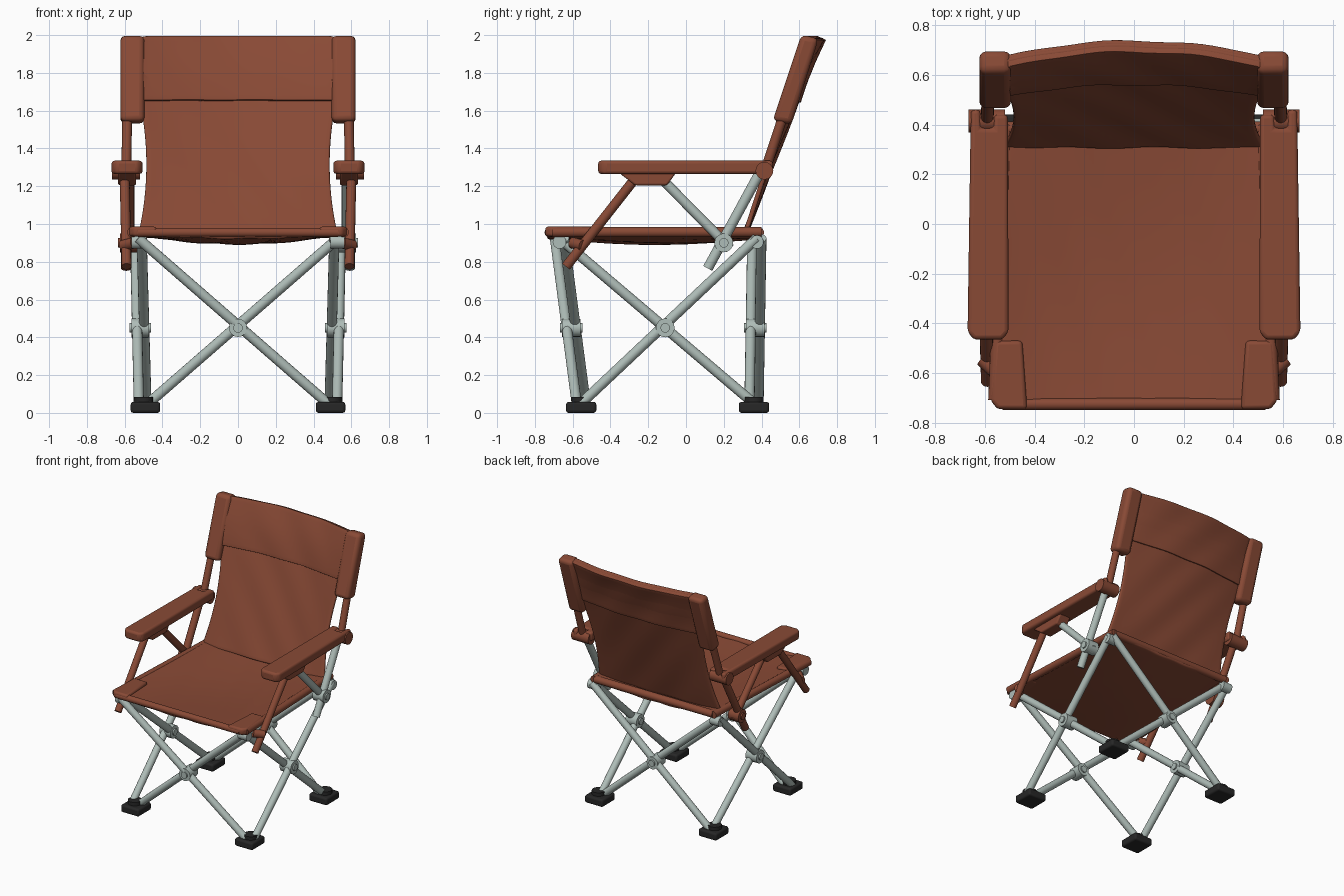
import bpy, bmesh, math
from mathutils import Vector

if "Cube" in bpy.data.objects:
    bpy.data.objects.remove(bpy.data.objects["Cube"], do_unlink=True)


def material(name, rgb, rough):
    m = bpy.data.materials.new(name)
    m.use_nodes = True
    m.diffuse_color = (*rgb, 1)
    bsdf = m.node_tree.nodes["Principled BSDF"]
    bsdf.inputs["Base Color"].default_value = (*rgb, 1)
    bsdf.inputs["Roughness"].default_value = rough
    return m


RUSSET = material("russet_fabric", (0.25, 0.068, 0.036), 0.8)
METAL = material("pale_metal", (0.43, 0.51, 0.48), 0.5)
RUBBER = material("black_rubber", (0.02, 0.02, 0.02), 0.8)


def finish(name, bm, mat):
    bmesh.ops.recalc_face_normals(bm, faces=bm.faces)
    mesh = bpy.data.meshes.new(name)
    bm.to_mesh(mesh)
    bm.free()
    mesh.materials.append(mat)
    ob = bpy.data.objects.new(name, mesh)
    bpy.context.collection.objects.link(ob)
    bpy.ops.object.select_all(action="DESELECT")
    ob.select_set(True)
    bpy.context.view_layer.objects.active = ob
    bpy.ops.object.shade_smooth_by_angle(angle=math.radians(40))
    return ob


def bevel(ob, width, segments=3):
    mod = ob.modifiers.new("soft_edges", "BEVEL")
    mod.width, mod.segments = width, segments
    mod.limit_method = "ANGLE"


def tube(name, a, b, r, mat, sides=16):
    """Round bar between two points."""
    a, b = Vector(a), Vector(b)
    bm = bmesh.new()
    bmesh.ops.create_cone(bm, cap_ends=True, segments=sides, radius1=r, radius2=r, depth=(b - a).length)
    turn = (b - a).to_track_quat("Z", "Y").to_matrix()
    bmesh.ops.rotate(bm, verts=bm.verts, matrix=turn)
    bmesh.ops.translate(bm, verts=bm.verts, vec=(a + b) / 2)
    return finish(name, bm, mat)


def prism(name, outline, low, high, mat, soft, axis="z"):
    """Outline extruded along z, or a (y, z) outline extruded along x."""
    bm = bmesh.new()
    place = (lambda p, h: (p[0], p[1], h)) if axis == "z" else (lambda p, h: (h, p[0], p[1]))
    face = bm.faces.new([bm.verts.new(place(p, low)) for p in outline])
    top = bmesh.ops.extrude_face_region(bm, geom=[face])["geom"]
    shift = Vector(place((0, 0), high - low))
    bmesh.ops.translate(bm, verts=[v for v in top if isinstance(v, bmesh.types.BMVert)], vec=shift)
    ob = finish(name, bm, mat)
    bevel(ob, soft)
    return ob


def cloth(name, fn, nu, nv, thick, mat):
    """Fabric sheet from fn(u, v), u in -1..1 and v in 0..1."""
    bm = bmesh.new()
    rows = [[bm.verts.new(fn(2 * i / nu - 1, j / nv)) for i in range(nu + 1)] for j in range(nv + 1)]
    for r, s in zip(rows, rows[1:]):
        for i in range(nu):
            bm.faces.new((r[i], r[i + 1], s[i + 1], s[i]))
    ob = finish(name, bm, mat)
    mod = ob.modifiers.new("thickness", "SOLIDIFY")
    mod.thickness, mod.offset = thick, 0
    bevel(ob, thick * 0.4)
    return ob


# Seat sheet, sagging between its rails
def seat_point(u, v):
    x = u * (0.575 - 0.05 * v)
    y = -0.735 + 1.14 * v
    y += 0.04 * abs(u) ** 12 * (1 - 2 * v)
    sag = (1 - u * u) * (0.022 + 0.03 * math.sin(math.pi * v))
    wrinkle = 0.003 * math.sin(14 * u + 9 * v) * (1 - u * u)
    return x, y, 0.962 - sag + wrinkle


cloth("seat_fabric", seat_point, 32, 32, 0.036, RUSSET)


# Back sheet, leaning and bowed toward the rear at the top
def back_line(z):
    return 0.32 + 0.325 * (z - 0.97)


def back_point(u, t, forward=0.0):
    z = 0.955 + 1.03 * t
    x = u * min(0.485 + 0.33 * (t - 0.35) ** 2, 0.55)
    fold = 0.004 * math.sin(9 * u + 16 * t) * (1 - u * u)
    y = back_line(z) + 0.07 * t * (1 - u * u) + fold - forward
    return x, y, z


cloth("back_fabric", back_point, 32, 40, 0.024, RUSSET)


def head_point(u, v):
    x, y, z = back_point(u, 0.675 + 0.325 * v, 0.004 + 0.012 * math.sin(math.pi * v))
    return min(max(x, -0.52), 0.52), y, z


cloth("head_pad", head_point, 28, 12, 0.052, RUSSET)

# Seat rails and hems
tube("rear_seat_rail", (-0.51, 0.385, 0.955), (0.51, 0.385, 0.955), 0.028, RUSSET)
tube("front_seat_hem", (-0.53, -0.725, 0.955), (0.53, -0.725, 0.955), 0.024, RUSSET)

FRONT, REAR = -0.555, 0.36          # foot rows
FRONT_TOP, REAR_TOP = -0.67, 0.375  # seat corner rows

for side, s in (("left", 1), ("right", -1)):
    arm_metal = METAL if s > 0 else RUSSET

    tube(side + "_seat_hem", (s * 0.56, -0.71, 0.957), (s * 0.515, 0.4, 0.957), 0.027, RUSSET)
    pocket = [(s * 0.43, -0.745), (s * 0.55, -0.745), (s * 0.578, -0.71),
              (s * 0.56, -0.47), (s * 0.45, -0.47)]
    prism(side + "_corner_pocket", pocket, 0.935, 0.986, RUSSET, 0.015)

    # Back post with fabric sleeve
    tube(side + "_back_post", (s * 0.592, 0.415, 1.27), (s * 0.58, back_line(1.93), 1.93), 0.026, RUSSET)
    sleeve = []
    for z, half in ((1.535, 0.05), (1.99, 0.046)):
        y = back_line(z) + 0.005
        ends = [(y - half, z + 0.012), (y + half, z - 0.008)]
        sleeve += ends if not sleeve else ends[::-1]
    prism(side + "_back_sleeve", sleeve, s * 0.495, s * 0.623, RUSSET, 0.028, "x")

    # Armrest, forked at the rear around the post
    arm = [(0.53, -0.465), (0.645, -0.465), (0.67, -0.435), (0.657, 0.46), (0.618, 0.46), (0.618, 0.385),
           (0.566, 0.385), (0.566, 0.44), (0.508, 0.44), (0.505, -0.435)]
    prism(side + "_armrest", [(s * x, y) for x, y in arm], 1.265, 1.335, RUSSET, 0.016)
    tube(side + "_arm_pivot", (s * 0.52, 0.415, 1.282), (s * 0.667, 0.415, 1.282), 0.047, RUSSET)
    bracket = [(-0.36, 1.275), (-0.05, 1.275), (-0.1, 1.205), (-0.27, 1.205)]
    prism(side + "_arm_bracket", bracket, s * 0.54, s * 0.635, RUSSET, 0.01, "x")

    # Struts that carry the armrest
    tube(side + "_front_strut", (s * 0.6, -0.27, 1.24), (s * 0.59, -0.635, 0.775), 0.026, RUSSET)
    tube(side + "_middle_strut", (s * 0.575, -0.13, 1.24), (s * 0.575, 0.235, 0.87), 0.026, arm_metal)
    tube(side + "_rear_strut", (s * 0.592, 0.39, 1.27), (s * 0.592, 0.115, 0.765), 0.027, arm_metal)
    tube(side + "_strut_hub", (s * 0.535, 0.2, 0.9), (s * 0.625, 0.2, 0.9), 0.05, arm_metal)
    tube(side + "_strut_bolt", (s * 0.6, 0.2, 0.9), (s * 0.635, 0.2, 0.9), 0.025, arm_metal)
    tube(side + "_strut_anchor", (s * 0.55, -0.6, 0.9), (s * 0.61, -0.545, 0.885), 0.03, RUSSET)

    # Crossed legs on the side
    tube(side + "_leg_rising_back", (s * 0.525, FRONT, 0.05), (s * 0.545, REAR_TOP, 0.925), 0.027, METAL)
    tube(side + "_leg_rising_front", (s * 0.485, REAR, 0.05), (s * 0.51, FRONT_TOP, 0.925), 0.027, METAL)
    tube(side + "_leg_hub", (s * 0.47, -0.11, 0.45), (s * 0.565, -0.11, 0.45), 0.05, METAL)
    tube(side + "_leg_bolt", (s * 0.46, -0.11, 0.45), (s * 0.575, -0.11, 0.45), 0.025, METAL)

    # Rubber feet and the brackets at the seat corners
    for end, y, top in (("front", FRONT, FRONT_TOP), ("rear", REAR, REAR_TOP)):
        foot = [(s * 0.49 + a * 0.078, y + b * 0.08) for a, b in ((-1, -1), (1, -1), (1, 1), (-1, 1))]
        prism(f"{side}_{end}_foot", foot, 0, 0.058, RUBBER, 0.014)
        tube(f"{side}_{end}_foot_socket", (s * 0.5, y, 0.03), (s * 0.5, y, 0.085), 0.05, RUBBER)
        tube(f"{side}_{end}_corner_bracket", (s * 0.49, top, 0.905), (s * 0.565, top, 0.905), 0.036, METAL)

# Crossed legs across the front and rear
for end, low, top, step in (("front", FRONT, FRONT_TOP, 0.024), ("rear", REAR, REAR_TOP, 0.024)):
    for s in (1, -1):
        tube(f"{end}_cross_leg_{'a' if s > 0 else 'b'}", (-s * 0.475, low + s * step, 0.05),
             (s * 0.53, top + s * step, 0.925), 0.027, METAL)
    mid = low + (top - low) * 0.457
    tube(end + "_cross_hub", (0, mid - 0.05, 0.45), (0, mid + 0.05, 0.45), 0.048, METAL)
    tube(end + "_cross_bolt", (0, mid - 0.06, 0.45), (0, mid + 0.06, 0.45), 0.025, METAL)
